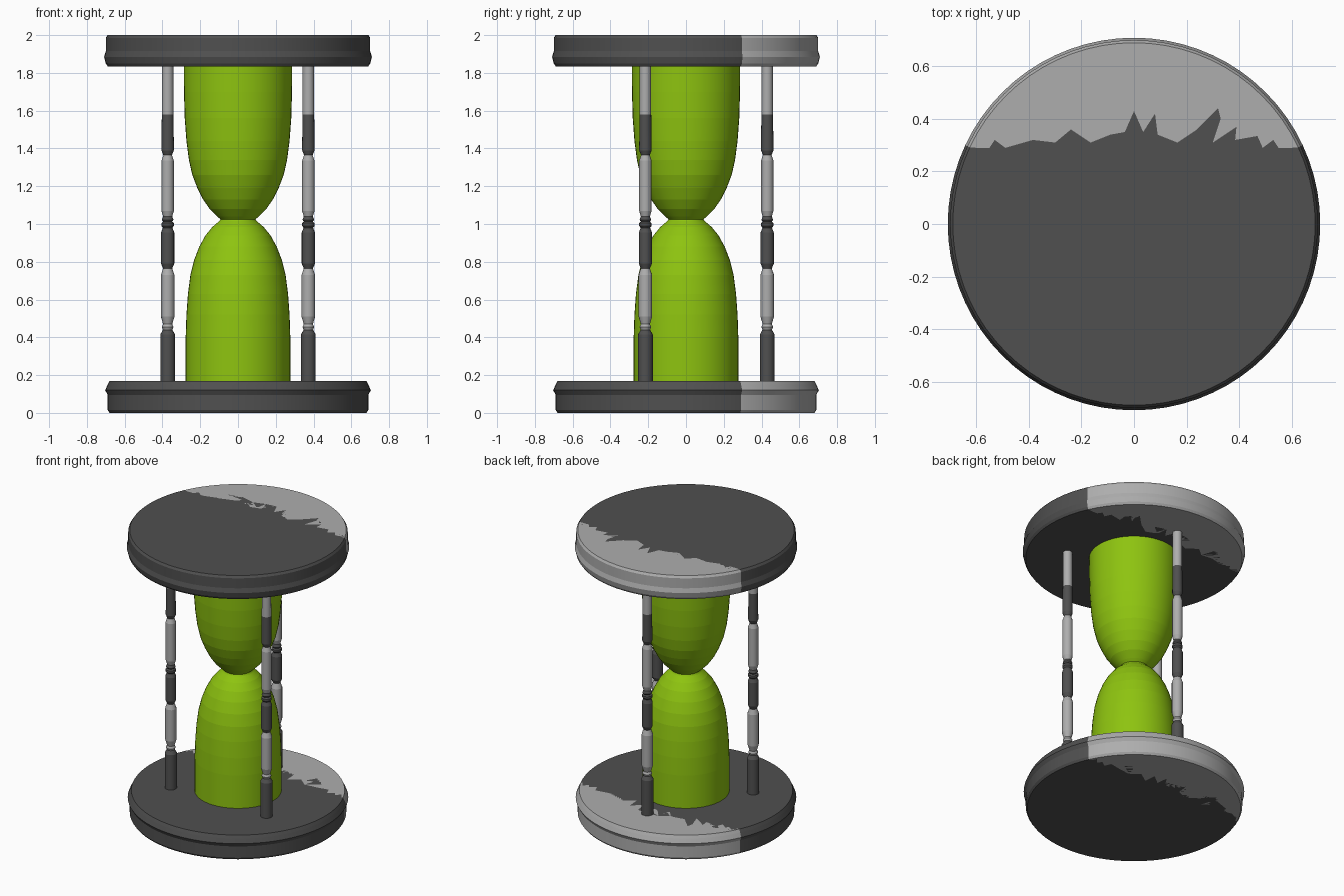
import bpy, bmesh
from math import sin, cos, pi, radians

if "Cube" in bpy.data.objects:
    bpy.data.objects.remove(bpy.data.objects["Cube"])


def material(name, color):
    m = bpy.data.materials.new(name)
    m.diffuse_color = (*color, 1)
    m.use_nodes = True
    m.node_tree.nodes["Principled BSDF"].inputs["Base Color"].default_value = m.diffuse_color
    return m


DARK = material("dark_grey", (0.08, 0.08, 0.08))
LIGHT = material("light_grey", (0.42, 0.42, 0.42))
GREEN = material("green", (0.27, 0.55, 0.005))


def finish(bm, name, mats):
    bmesh.ops.recalc_face_normals(bm, faces=bm.faces)
    me = bpy.data.meshes.new(name)
    bm.to_mesh(me)
    bm.free()
    for m in mats:
        me.materials.append(m)
    ob = bpy.data.objects.new(name, me)
    bpy.context.collection.objects.link(ob)
    return ob


def lathe(bm, profile, n):
    """Revolve (radius, z) points: smooth around, crisp between bands."""
    rings = [[bm.verts.new((r * cos(2 * pi * i / n), r * sin(2 * pi * i / n), z))
              for i in range(n)] for r, z in profile]
    for a, b in zip(rings, rings[1:]):
        for i in range(n):
            j = (i + 1) % n
            bm.faces.new((a[i], a[j], b[j], b[i])).smooth = True
    for ring in rings:
        for i in range(n):
            bm.edges.get((ring[i], ring[(i + 1) % n])).smooth = False
    return rings


# Round end plates, with a ragged light patch at the back
JAG = [(0, .43), (.035, .35), (.08, .42), (.09, .34), (.16, .395), (.165, .31),
       (.24, .36), (.32, .44), (.365, .40), (.33, .40), (.30, .31), (.39, .37),
       (.385, .32), (.47, .335), (.49, .29), (.53, .32), (.55, .29),
       (.58, .325), (.60, .29)]


def plate(name, profile):
    n, first, last = 72, 5, 31          # light arc from 25 to 155 degrees
    bm = bmesh.new()
    rings = lathe(bm, profile, n)
    for f in bm.faces:
        f.material_index = int(f.calc_center_median().y > 0.7 * sin(radians(25)))
    for ring, (r, z) in ((rings[0], profile[0]), (rings[-1], profile[-1])):
        path = JAG[::-1] + [(-x, y) for x, y in JAG[1:]]
        jag = [bm.verts.new((x, y, z)) for x, y in path]
        bm.faces.new(ring[first:last + 1] + jag[::-1]).material_index = 1
        bm.faces.new(ring[last:] + ring[:first + 1] + jag)
    bmesh.ops.triangulate(bm, faces=[f for f in bm.faces if len(f.verts) > 4])
    finish(bm, name, (DARK, LIGHT))


plate("bottom_plate", [(.68, 0), (.69, .015), (.69, .095), (.703, .12),
                       (.69, .15), (.68, .17)])
plate("top_plate", [(.69, 1.835), (.70, 1.85), (.709, 1.885), (.70, 1.915),
                    (.70, 1.985), (.69, 2.0)])

# Two-bulb glass body
bm = bmesh.new()
rings = lathe(bm, [
    (.277, .168), (.277, .40), (.273, .52), (.265, .63), (.252, .73), (.232, .81),
    (.205, .88), (.172, .94), (.135, .985), (.10, 1.015), (.093, 1.025),
    (.11, 1.04), (.15, 1.08), (.185, 1.13), (.215, 1.19), (.242, 1.26),
    (.26, 1.34), (.273, 1.44), (.282, 1.56), (.286, 1.70), (.287, 1.837)], 48)
bm.faces.new(rings[0])
bm.faces.new(rings[-1])
finish(bm, "glass_bulbs", (GREEN,))

# Three turned posts; alternating dark and light sections
POST = [(.039, .168), (.039, .415), (.025, .44), (.031, .455), (.024, .47),
        (.036, .51), (.036, .73), (.024, .765), (.035, .79), (.035, .955),
        (.025, .98), (.033, .99), (.033, 1.005), (.024, 1.012), (.031, 1.022),
        (.024, 1.04), (.033, 1.07), (.033, 1.335), (.023, 1.365),
        (.033, 1.39), (.031, 1.58), (.030, 1.837)]
BREAKS = (.44, .765, 1.035, 1.365, 1.58)


def post(name, angle):
    bm = bmesh.new()
    rings = lathe(bm, POST, 16)
    bm.faces.new(rings[0])
    bm.faces.new(rings[-1])
    for f in bm.faces:
        z = f.calc_center_median().z
        f.material_index = sum(z > b for b in BREAKS) % 2
    ob = finish(bm, name, (DARK, LIGHT))
    ob.location = (.43 * cos(radians(angle)), .43 * sin(radians(angle)), 0)


for name, angle in (("back_post", 90), ("front_left_post", 210),
                    ("front_right_post", 330)):
    post(name, angle)
